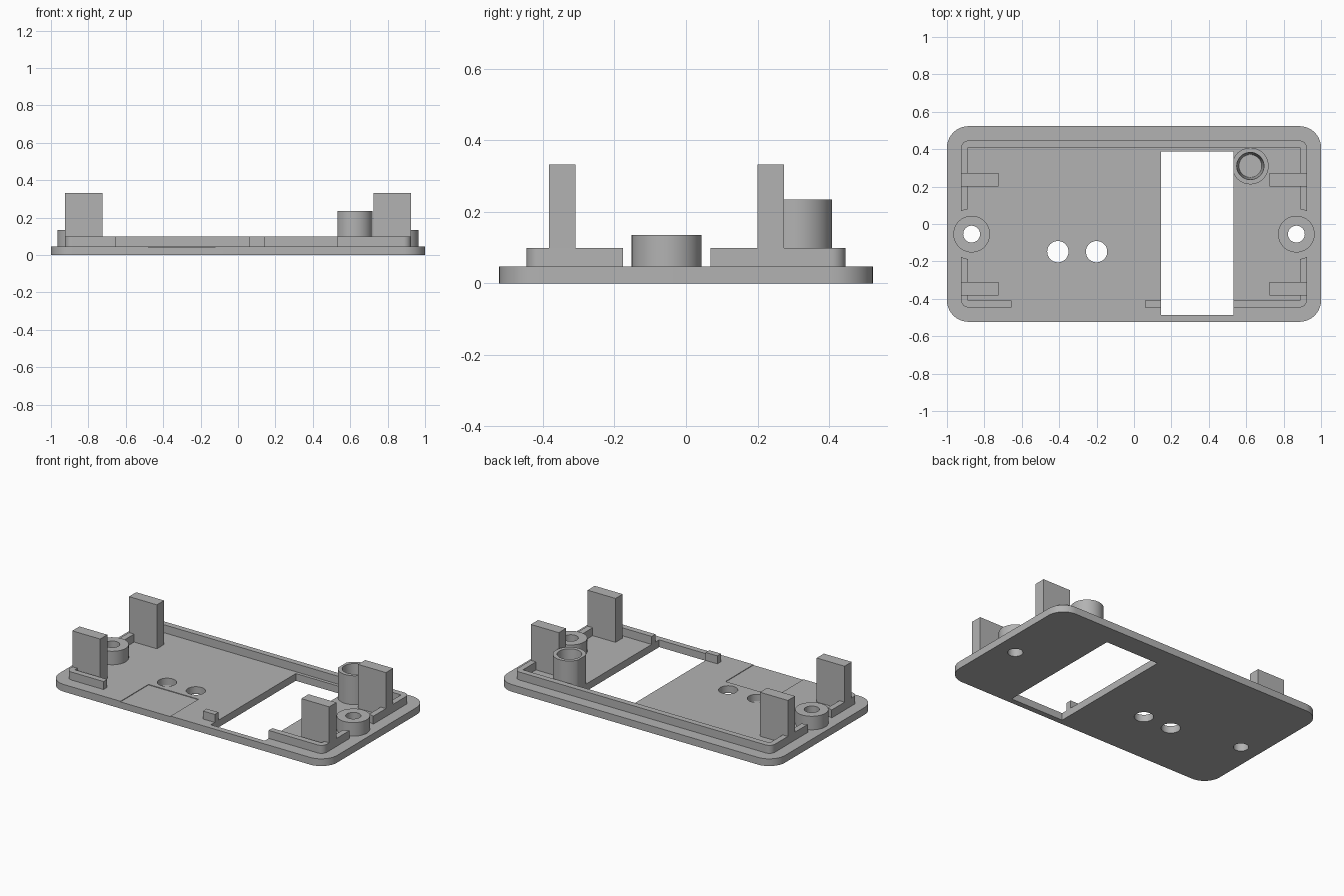
import bpy, bmesh
from math import sin, cos, pi

cube = bpy.data.objects.get("Cube")
if cube:
    bpy.data.objects.remove(cube, do_unlink=True)

grey = bpy.data.materials.new("plain_grey")
grey.use_nodes = True
grey.diffuse_color = (0.45, 0.45, 0.45, 1)
grey.node_tree.nodes["Principled BSDF"].inputs["Base Color"].default_value = (0.45, 0.45, 0.45, 1)

TOP = 0.047  # plate thickness


def loft(name, lower, upper, z0, z1):
    """Solid between two matching outlines at z0 and z1."""
    bm = bmesh.new()
    a = [bm.verts.new((x, y, z0)) for x, y in lower]
    b = [bm.verts.new((x, y, z1)) for x, y in upper]
    bm.faces.new(a[::-1])
    bm.faces.new(b)
    n = len(a)
    for i in range(n):
        j = (i + 1) % n
        bm.faces.new((a[i], a[j], b[j], b[i]))
    mesh = bpy.data.meshes.new(name)
    bm.to_mesh(mesh)
    bm.free()
    mesh.materials.append(grey)
    ob = bpy.data.objects.new(name, mesh)
    bpy.context.collection.objects.link(ob)
    return ob


def box(name, x0, x1, y0, y1, z0, z1):
    pts = [(x0, y0), (x1, y0), (x1, y1), (x0, y1)]
    return loft(name, pts, pts, z0, z1)


def circle(x, y, r, n=48):
    return [(x + r * cos(2 * pi * i / n), y + r * sin(2 * pi * i / n)) for i in range(n)]


def cylinder(name, x, y, r, z0, z1, r_top=None):
    return loft(name, circle(x, y, r), circle(x, y, r_top or r), z0, z1)


def rounded(hx, hy, r, n=10):
    pts = []
    for k, (sx, sy) in enumerate([(1, 1), (-1, 1), (-1, -1), (1, -1)]):
        for i in range(n + 1):
            t = (k + i / n) * pi / 2
            pts.append((sx * (hx - r) + r * cos(t), sy * (hy - r) + r * sin(t)))
    return pts


def cut(ob, *cutters):
    for c in cutters:
        c.hide_render = True
        mod = ob.modifiers.new("cut", "BOOLEAN")
        mod.operation = "DIFFERENCE"
        mod.solver = "EXACT"
        mod.object = c
        bpy.context.view_layer.objects.active = ob
        bpy.ops.object.modifier_apply(modifier=mod.name)
        bpy.data.objects.remove(c, do_unlink=True)


def window():
    return box("window_cutter", 0.145, 0.533, -0.486, 0.387, -0.1, 0.5)


SCREW_X, SCREW_Y = 0.868, -0.054
parts = []

# Base plate with window, round holes and shallow front recess
outline = rounded(1, 0.523, 0.115)
plate = loft("base_plate", outline, outline, 0, TOP)
cut(plate, window(),
    box("recess_cutter", -0.48, -0.12, -0.6, -0.235, TOP - 0.004, 0.1),
    *[cylinder("hole_cutter", x, -0.148, 0.057, -0.1, 0.2) for x in (-0.407, -0.2)],
    *[cylinder("screw_cutter", s * SCREW_X, SCREW_Y, 0.045, -0.1, 0.2) for s in (-1, 1)])
parts.append(plate)

# Raised rim, open around the screw posts and along most of the front
outline = rounded(0.925, 0.446, 0.04)
rim = loft("rim", outline, outline, TOP, 0.099)
cut(rim, box("inner_cutter", -0.888, 0.888, -0.408, 0.408, 0, 0.2),
    box("front_gap_cutter", -0.656, 0.06, -0.6, -0.3, 0, 0.2),
    box("window_gap_cutter", 0.145, 0.533, -0.6, -0.3, 0, 0.2),
    *[cylinder("clearance_cutter", s * SCREW_X, SCREW_Y, 0.135, 0, 0.2) for s in (-1, 1)])
parts.append(rim)

# Screw posts and upright tabs on both sides
for side, s in (("left", 1), ("right", -1)):
    post = cylinder(side + "_screw_post", s * SCREW_X, SCREW_Y, 0.098, TOP, 0.135)
    cut(post, cylinder("screw_cutter", s * SCREW_X, SCREW_Y, 0.045, -0.1, 0.2))
    parts.append(post)
    x0, x1 = sorted((s * 0.724, s * 0.925))
    for end, y in (("front", -0.383), ("back", 0.2)):
        parts.append(box(f"{end}_{side}_tab", x0, x1, y, y + 0.074, TOP, 0.333))

# Tall socket with tapered blind hole, trimmed by the window
socket = cylinder("tall_socket", 0.622, 0.31, 0.098, TOP, 0.235)
cut(socket, cylinder("socket_cutter", 0.622, 0.31, 0.058, 0, 0.236, 0.073), window())
parts.append(socket)

# Smooth the round walls, keep edges sharp
bpy.ops.object.select_all(action="DESELECT")
for ob in parts:
    ob.select_set(True)
bpy.context.view_layer.objects.active = plate
bpy.ops.object.shade_smooth_by_angle(angle=0.6)
